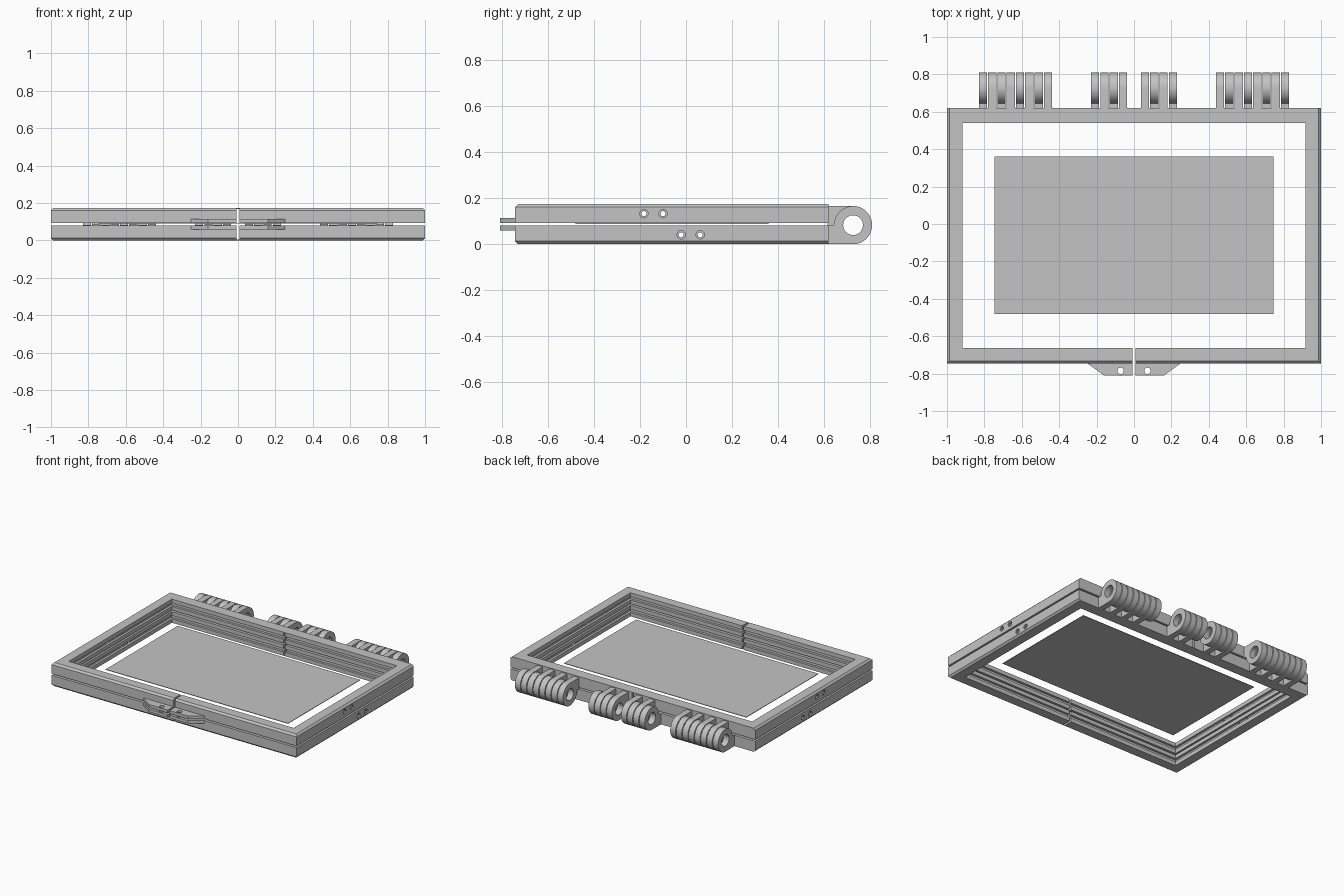
import bpy, bmesh, math
from mathutils import Matrix

if "Cube" in bpy.data.objects:
    bpy.data.objects.remove(bpy.data.objects["Cube"], do_unlink=True)

H = 0.174            # total height
MID = H / 2
GAP = 0.006          # half the slit between the two frames
FRONT, BACK = -0.745, 0.62

grey = bpy.data.materials.new("light_grey")
grey.use_nodes = True
grey.diffuse_color = (0.55, 0.55, 0.55, 1)
grey.node_tree.nodes["Principled BSDF"].inputs["Base Color"].default_value = (0.55, 0.55, 0.55, 1)


def add_object(name, mesh):
    obj = bpy.data.objects.new(name, mesh)
    bpy.context.collection.objects.link(obj)
    mesh.materials.clear()
    mesh.materials.append(grey)
    return obj


def smooth(obj):
    bpy.ops.object.select_all(action='DESELECT')
    obj.select_set(True)
    bpy.context.view_layer.objects.active = obj
    bpy.ops.object.shade_smooth_by_angle(angle=math.radians(30))


def cut(obj, cutter):
    mod = obj.modifiers.new("cut", 'BOOLEAN')
    mod.operation, mod.solver, mod.object = 'DIFFERENCE', 'EXACT', cutter
    bpy.ops.object.select_all(action='DESELECT')
    bpy.context.view_layer.objects.active = obj
    obj.select_set(True)
    bpy.ops.object.modifier_apply(modifier=mod.name)
    bpy.data.objects.remove(cutter, do_unlink=True)


def box_cutter(center, size):
    bpy.ops.mesh.primitive_cube_add(size=1, location=center)
    obj = bpy.context.object
    obj.scale = size
    obj.hide_render = True
    bpy.context.view_layer.update()
    return obj


def rod_cutter(x, y, z, radius, length):
    bpy.ops.mesh.primitive_cylinder_add(vertices=24, radius=radius, depth=length,
                                        location=(x, y, z), rotation=(0, math.pi / 2, 0))
    bpy.context.object.hide_render = True
    return bpy.context.object


def plate(name, outline, hole, radius, thickness, matrix):
    """Flat outline with one round hole, given a thickness."""
    curve = bpy.data.curves.new(name, 'CURVE')
    curve.dimensions, curve.fill_mode = '2D', 'BOTH'
    curve.extrude = thickness / 2
    circle = [(hole[0] + radius * math.cos(math.tau * i / 32),
               hole[1] + radius * math.sin(math.tau * i / 32)) for i in range(32)]
    for loop in (outline, circle):
        spline = curve.splines.new('POLY')
        spline.points.add(len(loop) - 1)
        for point, (u, v) in zip(spline.points, loop):
            point.co = (u, v, 0, 1)
        spline.use_cyclic_u = True
    temp = bpy.data.objects.new(name + "_outline", curve)
    bpy.context.collection.objects.link(temp)
    graph = bpy.context.evaluated_depsgraph_get()
    mesh = bpy.data.meshes.new_from_object(temp.evaluated_get(graph))
    bpy.data.objects.remove(temp, do_unlink=True)
    mesh.transform(matrix)
    bm = bmesh.new()
    bm.from_mesh(mesh)
    bmesh.ops.remove_doubles(bm, verts=bm.verts, dist=1e-5)
    bmesh.ops.recalc_face_normals(bm, faces=bm.faces)
    bm.to_mesh(mesh)
    bm.free()
    obj = add_object(name, mesh)
    smooth(obj)
    return obj


# Frames: (inset, inset at the back, height above the middle)
PROFILE = [(0, 0, GAP), (0, 0, MID - 0.013), (0.013, 0, MID), (0.082, 0.08, MID),
           (0.082, 0.08, 0.058), (0.105 - 0.04, 0.063, 0.058), (0.065, 0.063, 0.034),
           (0.082, 0.08, 0.034), (0.082, 0.08, GAP)]


def frame(name, side):
    bm = bmesh.new()
    loops = []
    for inset, back_inset, h in PROFILE:
        x, y0, y1 = 1 - inset, FRONT + inset, BACK - back_inset
        loops.append([bm.verts.new((px, py, MID + side * h))
                      for px, py in ((-x, y0), (x, y0), (x, y1), (-x, y1))])
    for a, b in zip(loops, loops[1:] + loops[:1]):
        for i in range(4):
            j = (i + 1) % 4
            bm.faces.new((a[i], a[j], b[j], b[i]))
    bmesh.ops.recalc_face_normals(bm, faces=bm.faces)
    mesh = bpy.data.meshes.new(name)
    bm.to_mesh(mesh)
    bm.free()
    obj = add_object(name, mesh)
    # Split in the front rail, slot through the back rail
    cut(obj, box_cutter((0, FRONT + 0.04, MID), (0.014, 0.2, 0.4)))
    cut(obj, box_cutter((0, BACK - 0.04, MID), (0.014, 0.2, H - 0.012)))
    # Countersunk screw holes in the side rails
    z = MID + side * 0.046
    for y in ((-0.183, -0.1) if side > 0 else (-0.021, 0.062)):
        cut(obj, rod_cutter(0, y, z, 0.011, 2.4))
        for x in (-1, 1):
            cut(obj, rod_cutter(x, y, z, 0.018, 0.016))
    smooth(obj)


frame("upper_frame", 1)
frame("lower_frame", -1)

# Thin centre sheet
bpy.ops.mesh.primitive_cube_add(size=1, location=(0, -0.06, MID + 0.003))
sheet = bpy.context.object
sheet.name = "centre_sheet"
sheet.scale = (1.49, 0.84, 0.004)
sheet.data.materials.append(grey)

# Hinge knuckles: local (u, v, w) lie along y, z and x
R, CY, CZ = 0.083, 0.727, 0.083


def knuckle(name, x, up):
    s = 1 if up else -1
    arc = [(CY + R * math.cos(a), CZ + s * R * math.sin(a))
           for a in (math.radians(90 - 270 * i / 36) for i in range(37))]
    outline = [(BACK - 0.004, CZ + s * R)] + arc + [(BACK - 0.004, CZ)]
    matrix = Matrix(((0, 0, 1, x), (1, 0, 0, 0), (0, 1, 0, 0), (0, 0, 0, 1)))
    plate(name, outline, (CY, CZ), 0.043, 0.044, matrix)


for side, label in ((1, "left"), (-1, "right")):
    for group, start, count in (("outer", 0.83, 8), ("inner", 0.23, 4)):
        for i in range(count):
            knuckle(f"{label}_{group}_hinge_knuckle_{i + 1}",
                    side * (start - 0.022 - 0.0497 * i), i % 2 == 1)

    # Front latch tabs, one per frame half
    for level, z in (("upper", MID + GAP + 0.011), ("lower", MID - GAP - 0.011)):
        tab = [(side * 0.007, FRONT + 0.004), (side * 0.25, FRONT + 0.004),
               (side * 0.25, FRONT), (side * 0.16, -0.81), (side * 0.007, -0.81)]
        plate(f"{label}_{level}_latch_tab", tab, (side * 0.072, -0.785), 0.017, 0.022,
              Matrix.Translation((0, 0, z)))
